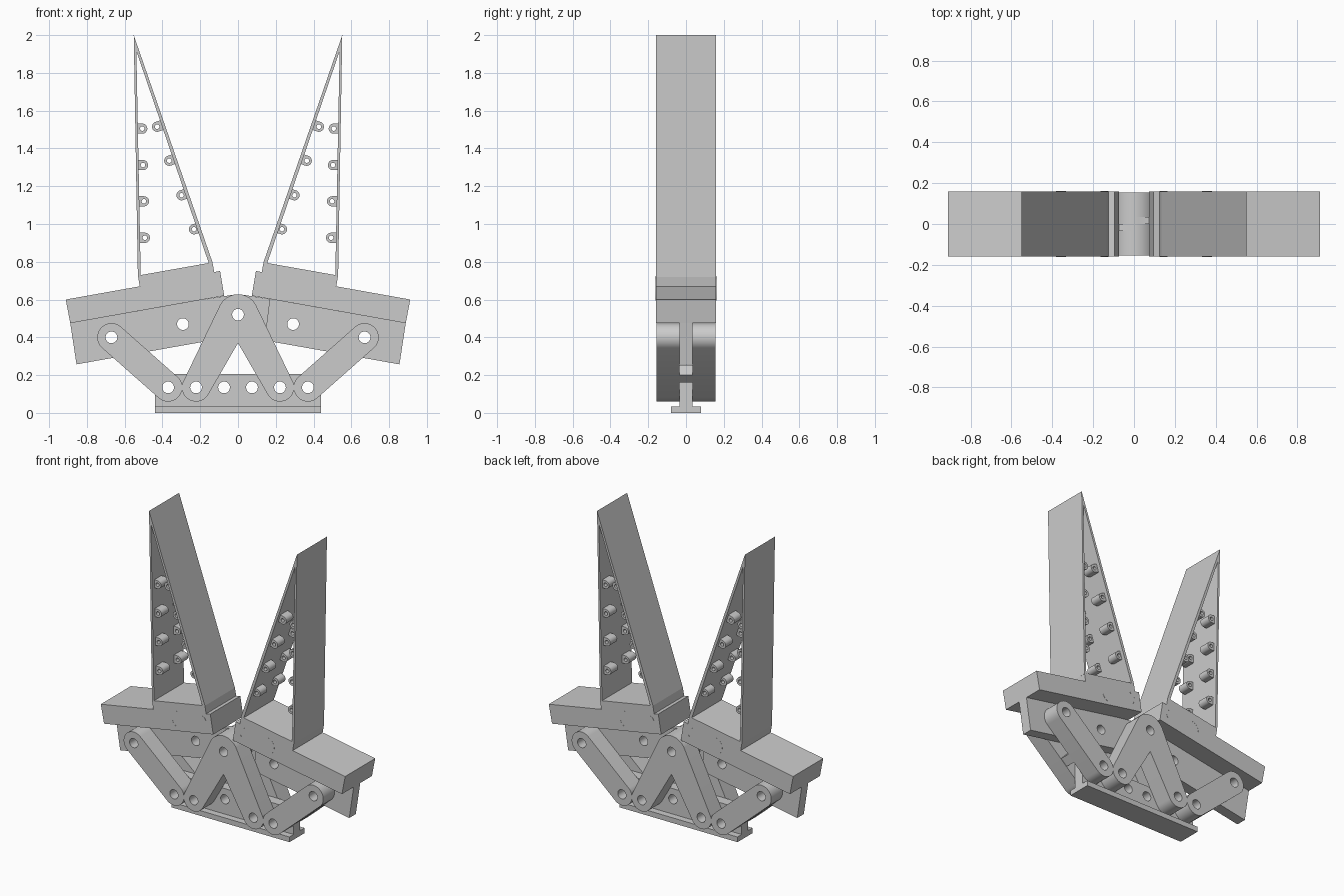
import bpy, bmesh, math

if "Cube" in bpy.data.objects:
    bpy.data.objects.remove(bpy.data.objects["Cube"])


def arc(cx, cz, r, a0, a1, n=24):
    """Points along an arc in the x-z plane, angles in degrees."""
    return [(cx + r * math.cos(math.radians(a0 + (a1 - a0) * i / n)),
             cz + r * math.sin(math.radians(a0 + (a1 - a0) * i / n))) for i in range(n + 1)]


def hole(cx, cz, r=0.031):
    return arc(cx, cz, r, 0, 360, 32)[:-1]


def capsule(a, b, r):
    ang = math.degrees(math.atan2(b[1] - a[1], b[0] - a[0]))
    return arc(*a, r, ang + 90, ang + 270) + arc(*b, r, ang - 90, ang + 90)


def plate(name, loops, y0, y1, sx=1, sy=1):
    """Extrude front-view outlines (later loops inside the first are holes) from y0 to y1."""
    cu = bpy.data.curves.new(name, 'CURVE')
    cu.dimensions = '2D'
    cu.fill_mode = 'BOTH'
    cu.extrude = (y1 - y0) / 2
    for pts in loops:
        sp = cu.splines.new('POLY')
        sp.points.add(len(pts) - 1)
        for p, (x, z) in zip(sp.points, pts):
            p.co = (x * sx, z, 0, 1)
        sp.use_cyclic_u = True
    ob = bpy.data.objects.new(name, cu)
    bpy.context.collection.objects.link(ob)
    ob.rotation_euler = (math.pi / 2, 0, 0)
    ob.location.y = sy * (y0 + y1) / 2
    bpy.ops.object.select_all(action='DESELECT')
    ob.select_set(True)
    bpy.context.view_layer.objects.active = ob
    bpy.ops.object.convert(target='MESH')
    ob = bpy.context.object
    bm = bmesh.new()
    bm.from_mesh(ob.data)
    bmesh.ops.remove_doubles(bm, verts=bm.verts, dist=1e-5)
    bmesh.ops.recalc_face_normals(bm, faces=bm.faces)
    bm.to_mesh(ob.data)
    bm.free()
    bpy.ops.object.shade_smooth_by_angle(angle=math.radians(30))
    return ob


def rect(x0, x1, z0, z1):
    return [(x0, z0), (x1, z0), (x1, z1), (x0, z1)]


T = 0.035    # half thickness of the central plates
W = 0.155    # outer face of the links
D = 0.16     # half depth of jaw blocks and fingers
PIVOT = (0, 0.52)

# T-shaped base rail with a row of holes
plate("base_foot", [rect(-0.44, 0.44, 0, 0.035)], -0.08, 0.08)
plate("base_web", [rect(-0.44, 0.44, 0.035, 0.207)]
      + [hole(x, 0.135) for x in (-0.37, -0.222, -0.074, 0.074, 0.222, 0.37)], -T, T)

# Central A-shaped link, front and back
a_shape = (arc(*PIVOT, 0.108, 150, 30)
           + arc(0.222, 0.135, 0.075, 30, -150)
           + [(0, 0.37)]
           + arc(-0.222, 0.135, 0.075, -30, -210))
for sy in (1, -1):
    plate("centre_link", [a_shape, hole(*PIVOT), hole(-0.222, 0.135), hole(0.222, 0.135)],
          T, W, 1, sy)

# Profiles of the left side; the right side is the left turned half round
jaw_block = [(-0.912, 0.6), (-0.52, 0.67), (-0.53, 0.727), (-0.135, 0.797), (-0.126, 0.745),
             (-0.095, 0.752), (-0.073, 0.62), (-0.888, 0.475)]
jaw_plate = [(-0.888, 0.475), (-0.855, 0.257), (-0.14, 0.384), (-0.168, 0.603)]
jaw_lug = [(-0.168, 0.603), (-0.14, 0.384)] + arc(*PIVOT, 0.108, -80, 100)
finger = [(-0.552, 2.0), (-0.135, 0.797), (-0.152, 0.785), (-0.538, 1.915),
          (-0.515, 0.725), (-0.53, 0.72)]
outer_lugs = [(-0.507, 1.505), (-0.503, 1.312), (-0.498, 1.12), (-0.493, 0.927)]
inner_lugs = [(-0.428, 1.515), (-0.364, 1.335), (-0.299, 1.152), (-0.233, 0.972)]


def eyelet(c, ang):
    """Rounded eyelet whose square root points in direction ang."""
    r, reach = 0.027, 0.034
    dx, dz = math.cos(math.radians(ang)), math.sin(math.radians(ang))
    pts = arc(*c, r, ang + 90, ang + 270, 16)
    return pts + [(c[0] + dx * reach + k * dz * r, c[1] + dz * reach - k * dx * r) for k in (1, -1)]


for side, s in (("left", 1), ("right", -1)):
    # Tilted jaw with a half-thickness pivot lug
    plate(side + "_jaw_block", [jaw_block], -D, D, s, s)
    plate(side + "_jaw_plate", [jaw_plate, hole(-0.67, 0.4), hole(-0.292, 0.47)], -T, T, s, s)
    plate(side + "_jaw_lug", [jaw_lug, hole(*PIVOT)], -T, 0, s, s)

    # Faint curved marks on the block faces
    for c, r, a0, a1 in (((-0.325, 0.65), 0.058, 100, 255), ((-0.165, 0.685), 0.04, 90, -50)):
        plate(side + "_block_mark", [arc(*c, r, a0, a1) + arc(*c, r - 0.005, a1, a0)],
              -D - 0.001, D + 0.001, s, s)

    # Hollow wedge finger
    plate(side + "_finger", [finger], -D, D, s, s)

    # Outer links with a cross bar between them
    for sy in (1, -1):
        plate(side + "_outer_link",
              [capsule((-0.37, 0.135), (-0.67, 0.4), 0.075), hole(-0.37, 0.135), hole(-0.67, 0.4)],
              T, W, s, sy)
    plate(side + "_link_bar", [[(-0.459, 0.213), (-0.502, 0.254), (-0.552, 0.2), (-0.507, 0.16)]],
          -T, T, s, s)

    # Eyelets inside the finger walls, in front and back pairs
    for sy in (1, -1):
        for group, ang in ((outer_lugs, 180), (inner_lugs, 19)):
            for c in group:
                plate(side + "_eyelet", [eyelet(c, ang), hole(*c, 0.012)], 0.06, 0.135, s, sy)
